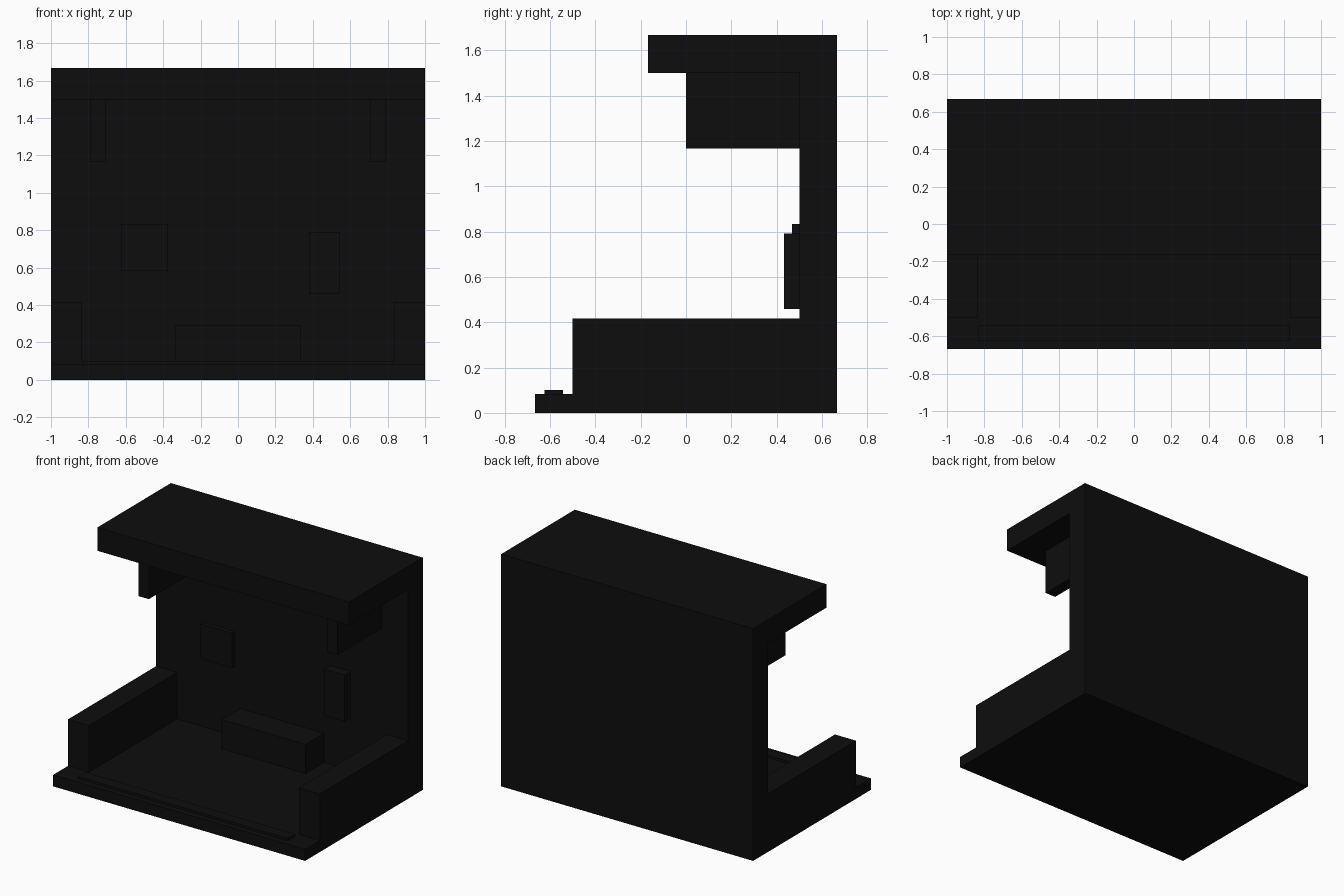
import bpy

# Remove the default cube only
cube = bpy.data.objects.get("Cube")
if cube:
    bpy.data.objects.remove(cube, do_unlink=True)

# Single near-black material
COLOUR = (0.0042, 0.0042, 0.0042, 1.0)
black = bpy.data.materials.new("matte_black")
black.use_nodes = True
black.diffuse_color = COLOUR
black.node_tree.nodes["Principled BSDF"].inputs["Base Color"].default_value = COLOUR


def box(name, x, y, z):
    """Flat-sided box spanning the given (low, high) ranges."""
    spans = (x, y, z)
    bpy.ops.mesh.primitive_cube_add(size=1)
    ob = bpy.context.object
    ob.name = ob.data.name = name
    for v in ob.data.vertices:
        v.co = [lo if c < 0 else hi for c, (lo, hi) in zip(v.co, spans)]
    ob.data.materials.append(black)
    return ob


FLOOR = 0.083
WALL = 0.5      # front plane of the back wall
BACK = 0.667
ROOF = 1.5      # underside of the roof

# Main shell
box("floor", (-1, 1), (-BACK, BACK), (0, FLOOR))
box("back_wall", (-1, 1), (WALL, BACK), (FLOOR, ROOF))
box("roof", (-1, 1), (-0.167, BACK), (ROOF, 1.667))

# Mirrored low side walls and roof brackets
for side, s in (("left", 1), ("right", -1)):
    box(side + "_side_wall", sorted((s * 0.833, s)), (-0.5, WALL), (FLOOR, 0.417))
    box(side + "_roof_bracket", sorted((s * 0.708, s * 0.792)), (0, WALL), (ROOF - 0.333, ROOF))

# Fittings
box("bench", (-0.333, 0.333), (0.29, WALL), (FLOOR, 0.292))
box("square_wall_panel", (-0.625, -0.375), (0.467, WALL), (0.583, 0.833))
box("tall_wall_box", (0.38, 0.545), (0.432, WALL), (0.458, 0.792))
box("threshold_strip", (-0.833, 0.833), (-0.625, -0.542), (FLOOR, 0.1))
